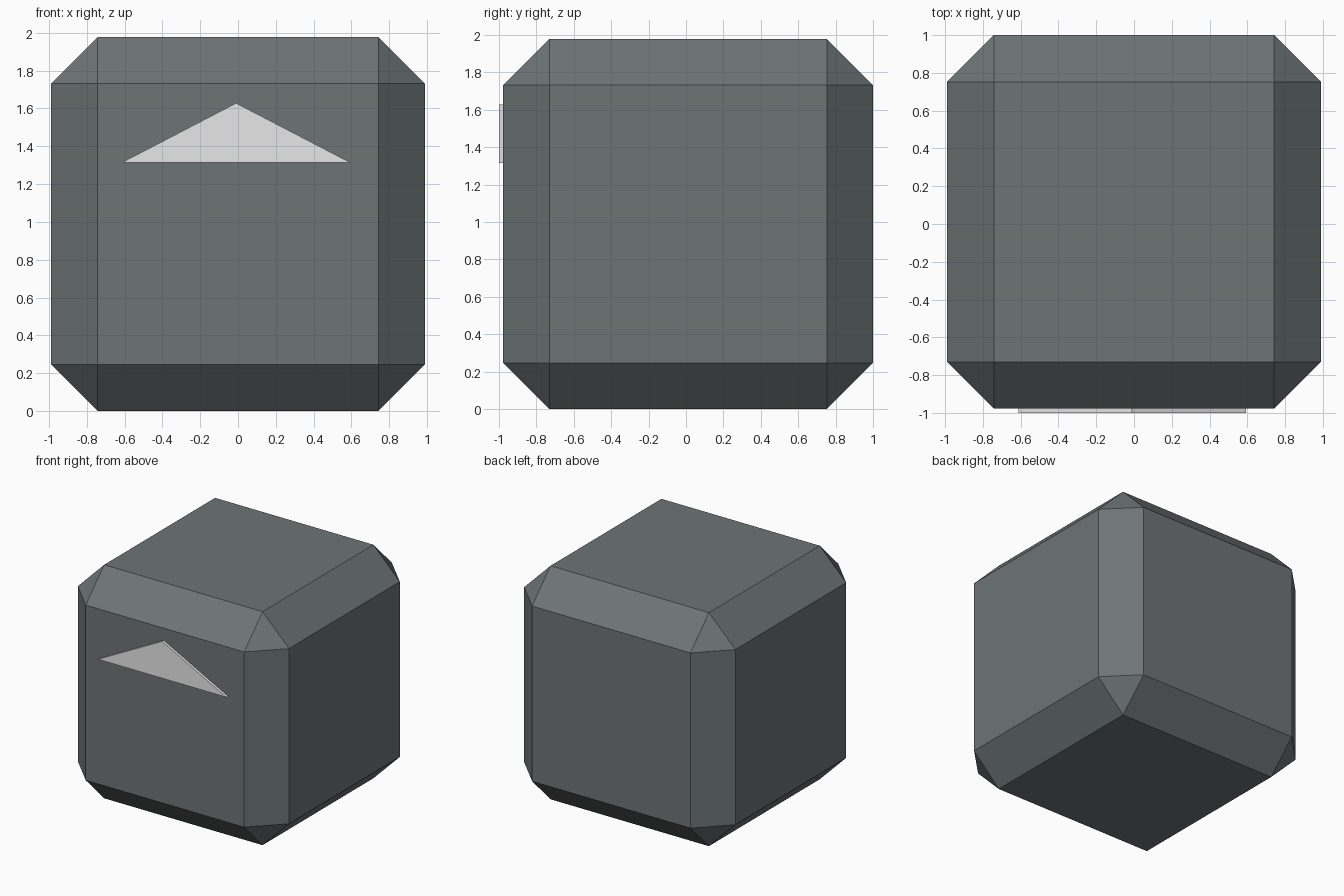
import bpy, bmesh

if "Cube" in bpy.data.objects:
    bpy.data.objects.remove(bpy.data.objects["Cube"])


def material(name, rgb):
    m = bpy.data.materials.new(name)
    m.diffuse_color = (*rgb, 1)
    m.use_nodes = True
    m.node_tree.nodes["Principled BSDF"].inputs["Base Color"].default_value = m.diffuse_color
    return m


def make_object(name, bm, mat):
    bmesh.ops.recalc_face_normals(bm, faces=bm.faces)
    mesh = bpy.data.meshes.new(name)
    bm.to_mesh(mesh)
    bm.free()
    mesh.materials.append(mat)
    obj = bpy.data.objects.new(name, mesh)
    bpy.context.collection.objects.link(obj)
    return obj


grey = material("slate grey", (0.155, 0.177, 0.177))
white = material("off white", (0.8, 0.8, 0.8))

SIZE = 1.978
FRONT = 1.0 - SIZE

# Chamfered cube body
bm = bmesh.new()
bmesh.ops.create_cube(bm, size=SIZE)
bmesh.ops.translate(bm, verts=bm.verts, vec=(0, 1 - SIZE / 2, SIZE / 2))
bmesh.ops.bevel(bm, geom=bm.edges[:], offset=0.247, offset_type='OFFSET',
                segments=1, affect='EDGES', profile=0.5)
make_object("chamfered_body", bm, grey)

# Thin triangular plate on the front face
bm = bmesh.new()
outline = [(-0.612, 1.315), (0.592, 1.315), (-0.01, 1.628)]
face = bm.faces.new([bm.verts.new((x, -1.0, z)) for x, z in outline])
ext = bmesh.ops.extrude_face_region(bm, geom=[face], use_keep_orig=True)
verts = [g for g in ext["geom"] if isinstance(g, bmesh.types.BMVert)]
bmesh.ops.translate(bm, verts=verts, vec=(0, FRONT + 1.0 + 0.002, 0))
make_object("front_triangle", bm, white)
